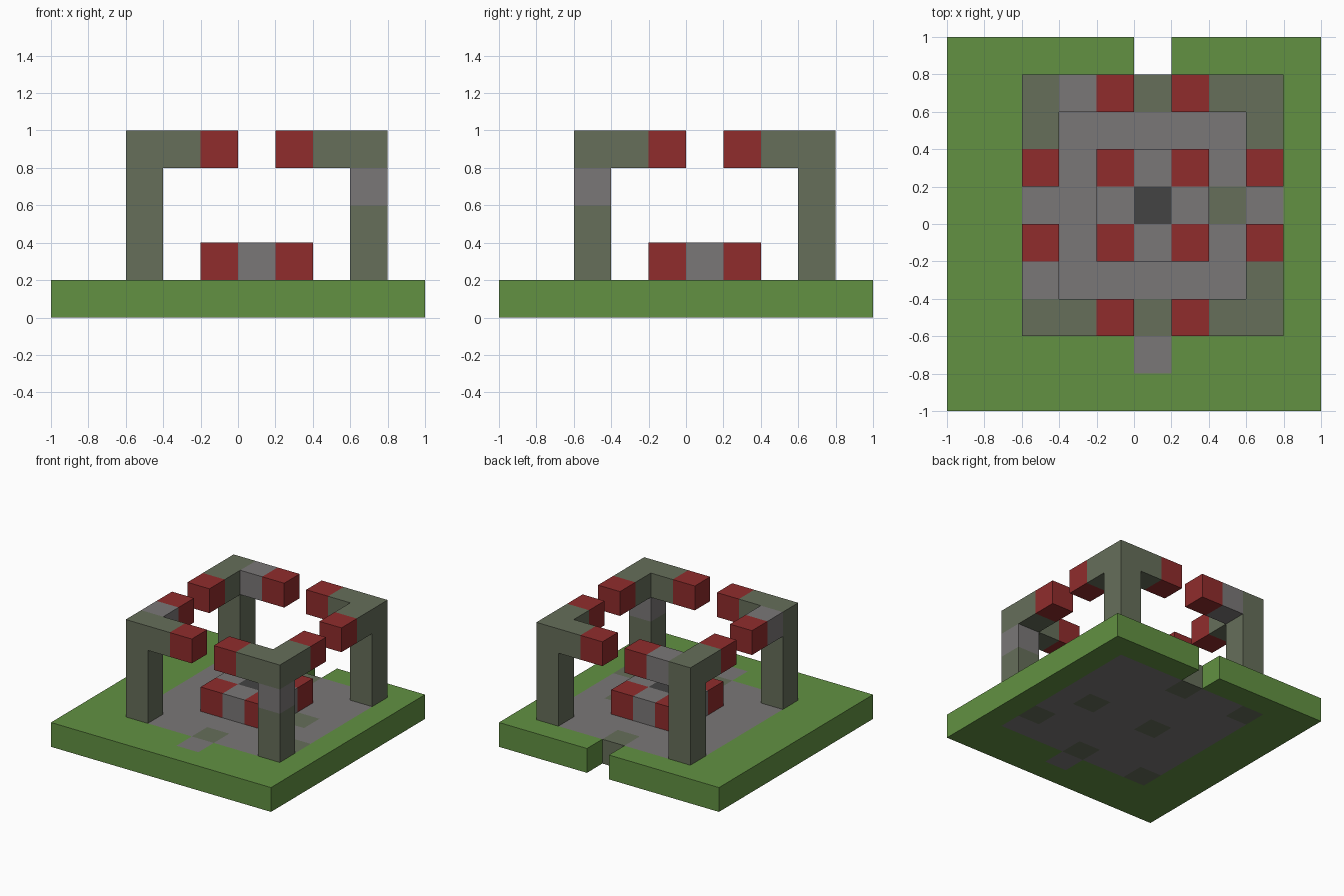
import bpy
import bmesh
from mathutils import Vector

cube = bpy.data.objects.get("Cube")
if cube:
    bpy.data.objects.remove(cube, do_unlink=True)

CELL = 0.2
MID = 5  # grid index of the shrine centre


def linear(c):
    c /= 255
    return c / 12.92 if c <= 0.04045 else ((c + 0.055) / 1.055) ** 2.4


def make_material(name, rgb):
    mat = bpy.data.materials.new(name)
    mat.use_nodes = True
    colour = [linear(c) for c in rgb] + [1]
    mat.diffuse_color = colour
    mat.node_tree.nodes["Principled BSDF"].inputs["Base Color"].default_value = colour
    return mat


materials = {
    "grass": make_material("grass green", (98, 145, 66)),
    "stone": make_material("stone grey", (122, 119, 119)),
    "moss": make_material("mossy stone", (102, 110, 90)),
    "red": make_material("red block", (144, 44, 44)),
    "dark": make_material("dark core", (68, 68, 68)),
}

# Ground slab: grass around a stone floor, with a notch at the back
ground = {(x, y, 0): "grass" for x in range(10) for y in range(10)}
del ground[MID, 9, 0]
for x in range(2, 9):
    for y in range(2, 9):
        ground[x, y, 0] = "stone"
ground[MID, 1, 0] = "stone"
for x, y in ((8, 3), (5, 2), (2, 2), (4, 5), (5, 8), (2, 8), (7, 5)):
    ground[x, y, 0] = "moss"

# Altar: red corners, stone sides, dark core
altar = {}
for dx in (-1, 0, 1):
    for dy in (-1, 0, 1):
        kind = ("dark", "stone", "red")[abs(dx) + abs(dy)]
        altar[MID + dx, MID + dy, 1] = kind

parts = {"ground_slab": ground, "altar": altar}

# Four corner pillars, each with two arms that end in red blocks
clean_blocks = {(3, 8, 4), (2, 3, 4), (8, 2, 3)}
for sx, side in ((-1, "right"), (1, "left")):
    for sy, end in ((-1, "front"), (1, "back")):
        px, py = MID + 3 * sx, MID + 3 * sy
        pillar = {(px, py, z): "moss" for z in range(1, 5)}
        for step, kind in ((1, "moss"), (2, "red")):
            pillar[px - step * sx, py, 4] = kind
            pillar[px, py - step * sy, 4] = kind
        for cell in clean_blocks & pillar.keys():
            pillar[cell] = "stone"
        parts[f"{end}_{side}_pillar"] = pillar

filled = {cell for cells in parts.values() for cell in cells}


def build_blocks(name, cells):
    """Mesh of the exposed faces of a set of coloured blocks."""
    kinds = sorted(set(cells.values()))
    bm = bmesh.new()
    for cell, kind in cells.items():
        centre = Vector((c + 0.5 for c in cell))
        for axis in range(3):
            for sign in (-1, 1):
                normal = Vector((0, 0, 0))
                normal[axis] = sign
                neighbour = tuple(c + int(n) for c, n in zip(cell, normal))
                if neighbour in filled:
                    continue
                u = Vector((0, 0, 0))
                u[(axis + 1) % 3] = 0.5
                v = normal.cross(u)
                mid = centre + normal / 2
                corners = (mid - u - v, mid + u - v, mid + u + v, mid - u + v)
                face = bm.faces.new(
                    [bm.verts.new(p * CELL - Vector((1, 1, 0))) for p in corners])
                face.material_index = kinds.index(kind)
    bmesh.ops.remove_doubles(bm, verts=bm.verts, dist=0.001)
    mesh = bpy.data.meshes.new(name)
    bm.to_mesh(mesh)
    bm.free()
    for kind in kinds:
        mesh.materials.append(materials[kind])
    bpy.context.collection.objects.link(bpy.data.objects.new(name, mesh))


for part_name, part_cells in parts.items():
    build_blocks(part_name, part_cells)
